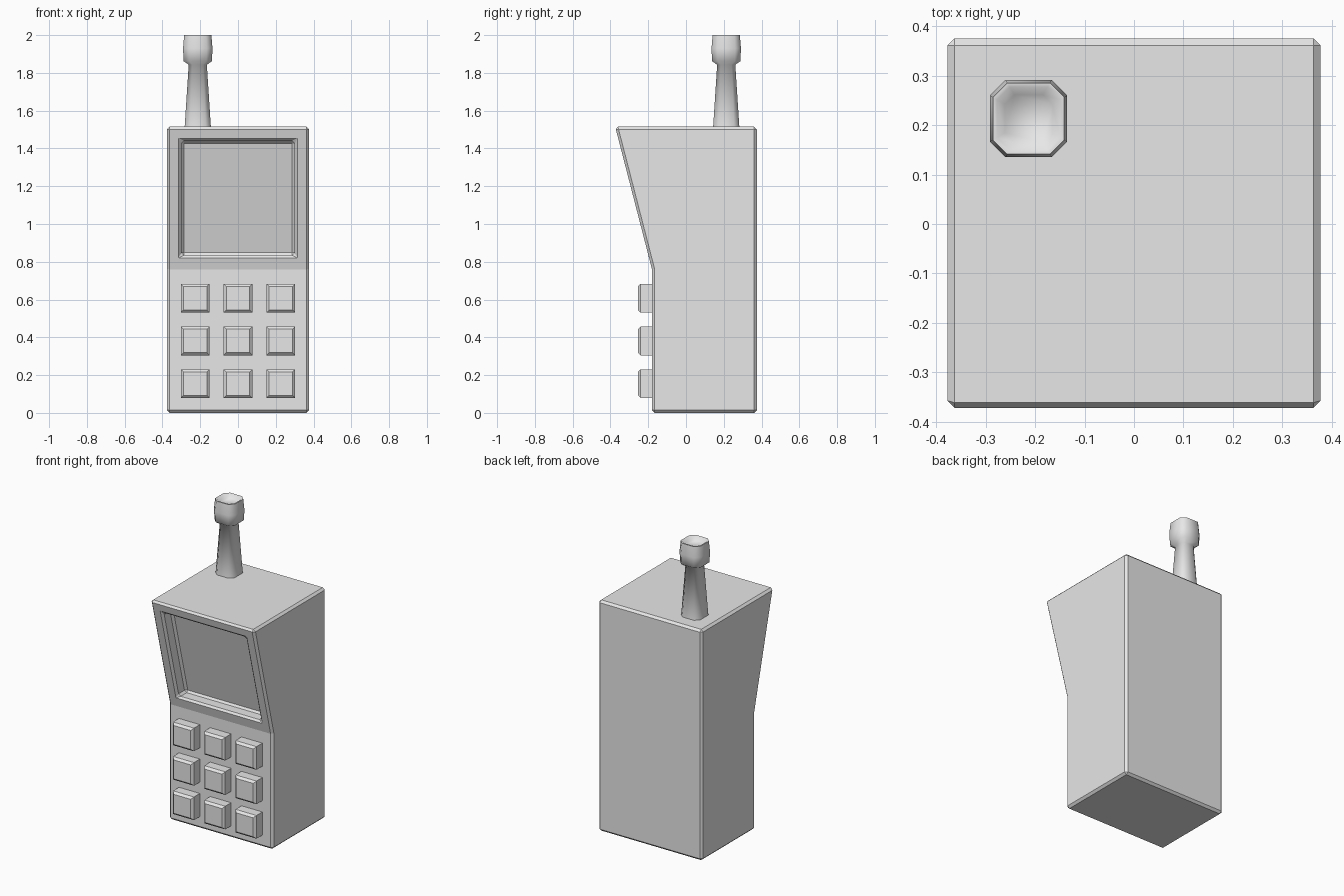
import bpy, bmesh, math
from mathutils import Vector

if "Cube" in bpy.data.objects:
    bpy.data.objects.remove(bpy.data.objects["Cube"])

grey = bpy.data.materials.new("plain_grey")
grey.diffuse_color = (0.8, 0.8, 0.8, 1)
grey.use_nodes = True
grey.node_tree.nodes["Principled BSDF"].inputs["Base Color"].default_value = grey.diffuse_color


def finish(name, bm):
    bmesh.ops.recalc_face_normals(bm, faces=bm.faces[:])
    me = bpy.data.meshes.new(name)
    bm.to_mesh(me)
    bm.free()
    me.materials.append(grey)
    ob = bpy.data.objects.new(name, me)
    bpy.context.collection.objects.link(ob)
    return ob


# Case: side profile (y, z) swept across the width
W = 0.377
profile = [(-0.18, 0), (0.375, 0), (0.375, 1.515), (-0.375, 1.515), (-0.18, 0.76)]
bm = bmesh.new()
side = bm.faces.new([bm.verts.new((-W, y, z)) for y, z in profile])
swept = bmesh.ops.extrude_face_region(bm, geom=[side], use_keep_orig=True)
bmesh.ops.translate(bm, vec=(2 * W, 0, 0),
                    verts=[v for v in swept["geom"] if isinstance(v, bmesh.types.BMVert)])
bmesh.ops.recalc_face_normals(bm, faces=bm.faces[:])

# Screen recess: inset the sloping face and push it straight back
slope = next(f for f in bm.faces if f.normal.y < -0.5 and f.normal.z < -0.1)
bmesh.ops.inset_individual(bm, faces=[slope], thickness=0.109)
pushed = bmesh.ops.extrude_discrete_faces(bm, faces=[slope])["faces"]
bmesh.ops.translate(bm, vec=(0, 0.09, 0), verts=pushed[0].verts[:])
case = finish("case", bm)
bevel = case.modifiers.new("edge_chamfer", "BEVEL")
bevel.width = 0.014
bevel.segments = 1
bevel.limit_method = "ANGLE"
bevel.angle_limit = math.radians(30)

# Keypad: three by three keys with chamfered front edges
for row, z in enumerate((0.607, 0.381, 0.155)):
    for col, x in enumerate((-0.227, 0, 0.227)):
        bm = bmesh.new()
        rings = []
        for y, h in ((-0.17, 0.076), (-0.241, 0.076), (-0.255, 0.062)):
            rings.append([bm.verts.new((x + sx * h, y, z + sz * h))
                          for sx, sz in ((-1, -1), (1, -1), (1, 1), (-1, 1))])
        for a, b in zip(rings, rings[1:]):
            for i in range(4):
                j = (i + 1) % 4
                bm.faces.new((a[i], a[j], b[j], b[i]))
        bm.faces.new(rings[0])
        bm.faces.new(rings[-1])
        finish(f"key_{row + 1}_{col + 1}", bm)

# Antenna: chamfered-square rings (half width, z), with a dished tip
octagon = [(1, -0.6), (1, 0.6), (0.6, 1), (-0.6, 1),
           (-1, 0.6), (-1, -0.6), (-0.6, -1), (0.6, -1)]
stations = [(0.07, 1.505), (0.048, 1.843), (0.075, 1.862), (0.078, 1.93),
            (0.072, 2.0), (0.064, 2.0), (0.048, 1.975)]
bm = bmesh.new()
rings = [[bm.verts.new((-0.213 + r * x, 0.213 + r * y, z)) for x, y in octagon]
         for r, z in stations]
for a, b in zip(rings, rings[1:]):
    for i in range(8):
        j = (i + 1) % 8
        bm.faces.new((a[i], a[j], b[j], b[i]))
bm.faces.new(rings[0])
bm.faces.new(rings[-1])
antenna = finish("antenna", bm)
antenna.data.shade_smooth()
antenna.data.set_sharp_from_angle(angle=math.radians(60))
